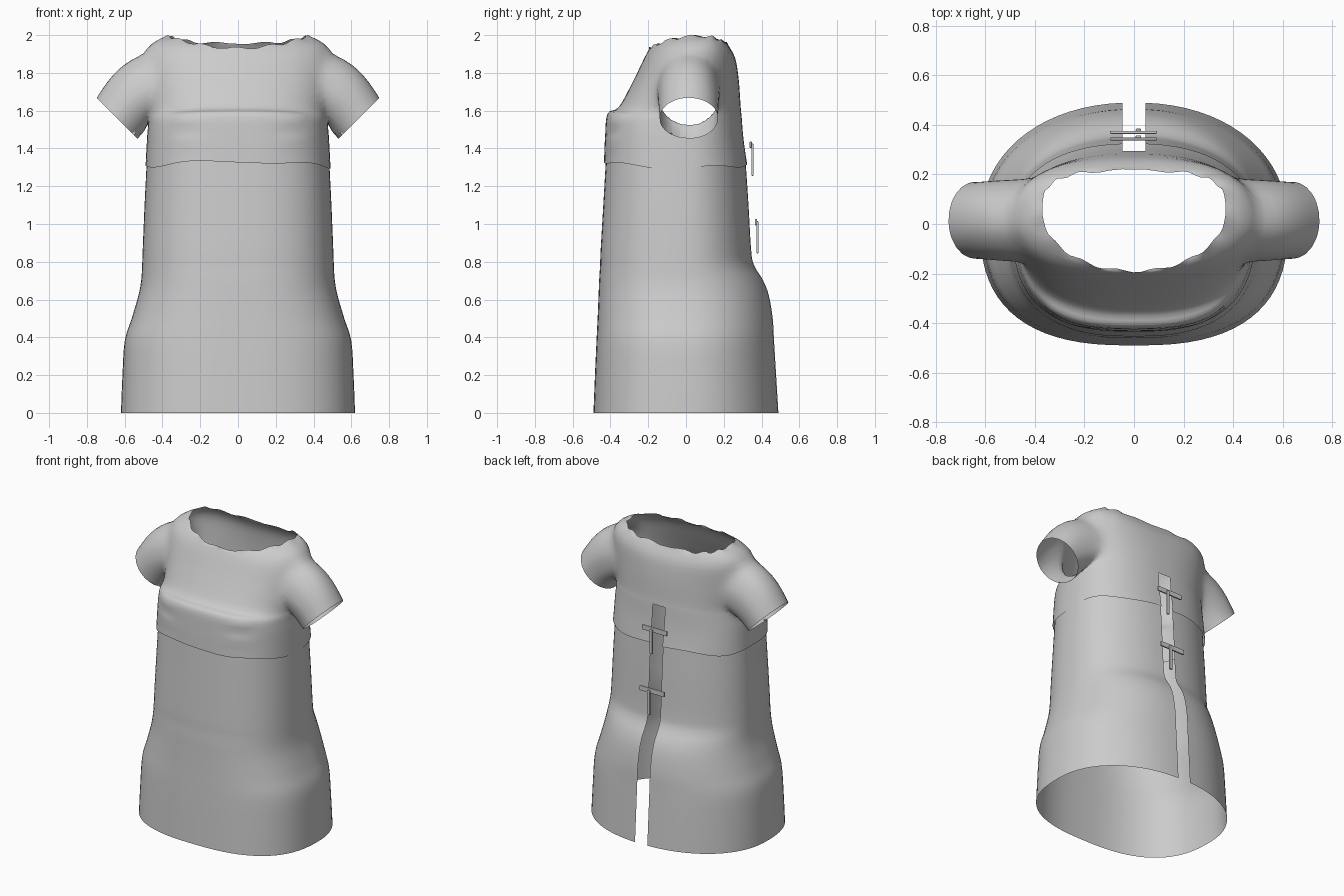
import bpy, bmesh, math
from mathutils import Vector

if "Cube" in bpy.data.objects:
    bpy.data.objects.remove(bpy.data.objects["Cube"])

COLS = 73      # columns around the garment, starting and ending at the back slit
SLIT = 0.047   # half width of the slit


def spline_rows(keys, sub):
    """Catmull-Rom interpolation of key rows."""
    out = []
    for i in range(len(keys) - 1):
        p = [keys[max(0, min(len(keys) - 1, i + k))] for k in (-1, 0, 1, 2)]
        for s in range(sub):
            t = s / sub
            out.append([0.5 * (2 * b + (c - a) * t + (2 * a - 5 * b + 4 * c - d) * t * t
                               + (3 * b - a - 3 * c + d) * t ** 3) for a, b, c, d in zip(*p)])
    return out + [list(keys[-1])]


def section(row):
    """One ring: half width, centre y, front y, back y, side/front/back z, front/back roundness."""
    hw, cy, yf, yb, zs, zf, zb, nf, nb = row
    d = math.asin((SLIT / hw) ** (nb / 2))
    pts = []
    for j in range(COLS):
        a = math.pi / 2 + d + (2 * math.pi - 2 * d) * j / (COLS - 1)
        c, s = math.cos(a), math.sin(a)
        n = nb if s > 0 else nf
        ry, zt = (yb - cy, zb) if s > 0 else (cy - yf, zf)
        x = math.copysign(abs(c) ** (2 / n), c) * hw
        y = cy + math.copysign(abs(s) ** (2 / n), s) * ry
        pts.append(Vector((x, y, zs + (zt - zs) * s * s)))
    return pts


def loft(rows, slit_top):
    bm = bmesh.new()
    grid = [[bm.verts.new(p) for p in section(r)] for r in rows]
    for lo, hi in zip(grid, grid[1:]):
        for j in range(COLS):
            k = (j + 1) % COLS
            if k == 0 and lo[0].co.z < slit_top:
                continue
            bm.faces.new((lo[j], lo[k], hi[k], hi[j]))
    return bm, grid


def finish(bm, name):
    bmesh.ops.recalc_face_normals(bm, faces=bm.faces)
    me = bpy.data.meshes.new(name)
    bm.to_mesh(me)
    bm.free()
    me.shade_smooth()
    ob = bpy.data.objects.new(name, me)
    bpy.context.collection.objects.link(ob)
    return ob


# Skirt, open all the way down the back: z, half width, front y, back y
skirt_keys = [(0, .62, -.49, .49), (.2, .612, -.482, .478), (.38, .60, -.474, .467),
              (.5, .563, -.468, .46), (.62, .528, -.463, .44), (.7, .513, -.46, .41),
              (.78, .508, -.455, .362), (.86, .505, -.452, .346), (1.1, .495, -.438, .332),
              (1.34, .483, -.424, .316)]
skirt_rows = [(hw, 0, yf, yb, z, z, z, 2.6, 2.15) for z, hw, yf, yb in spline_rows(skirt_keys, 4)]
bm, grid = loft(skirt_rows, 9)
finish(bm, "skirt")

# Bodice with chest band, shoulders and neckline
bodice_keys = [(.49, 0, -.434, .325, 1.30, 1.33, 1.31, 2.7, 2.3),
               (.482, 0, -.428, .305, 1.45, 1.47, 1.45, 2.7, 2.3),
               (.475, 0, -.415, .295, 1.55, 1.585, 1.57, 2.7, 2.3),
               (.475, 0, -.355, .29, 1.60, 1.62, 1.62, 2.5, 2.3),
               (.495, .01, -.278, .28, 1.76, 1.76, 1.76, 2.3, 2.3),
               (.485, .02, -.22, .26, 1.93, 1.88, 1.88, 2.1, 2.6),
               (.37, .05, -.19, .215, 2.0, 1.935, 1.96, 2.0, 3.2)]
bm, grid = loft(spline_rows(bodice_keys, 4), 1.56)
for j in range(COLS):   # uneven hem and neckline
    grid[0][j].co.z += .008 * math.sin(j * .45)
    grid[-1][j].co.z += .007 * math.sin(j * 1.1) - .004
    grid[-1][j].co.y += .006 * math.cos(j * 1.3)
for v in bm.verts:      # puckered gathers on the chest
    if v.co.y < -.25:
        r2 = (abs(v.co.x) - .28) ** 2 + (v.co.z - 1.47) ** 2
        v.co.y += .008 * math.sin(v.co.z * 60) * math.exp(-r2 / .005)

# Armholes cut in the sides, then sleeves grown from their rims
AY, AZ, RY, RZ = .015, 1.715, .17, .185
hole = [f for f in bm.faces
        if abs((c := f.calc_center_median()).x) > .3
        and ((c.y - AY) / RY) ** 2 + ((c.z - AZ) / RZ) ** 2 < 1]
before = {e for e in bm.edges if e.is_boundary}
bmesh.ops.delete(bm, geom=hole, context='FACES')
rim = [e for e in bm.edges if e.is_boundary and e not in before]
rim_verts = {v for e in rim for v in e.verts}
theta, side, start = {}, {}, {}
for v in rim_verts:
    t = math.atan2((v.co.z - AZ) / RZ, (v.co.y - AY) / RY)
    v.co.y, v.co.z = AY + RY * math.cos(t), AZ + RZ * math.sin(t)
    theta[v], side[v], start[v] = t, math.copysign(1, v.co.x), v.co.copy()
prev = {v: v for v in rim_verts}
STEPS = 8
for i in range(1, STEPS + 1):
    u = i / STEPS
    ring = {}
    for v in rim_verts:
        c, s = math.cos(theta[v]), math.sin(theta[v])
        mid = Vector((side[v] * (.565 + .08 * s), AY + .163 * c, 1.68 + .18 * s))
        cuff = Vector((side[v] * (.64 + .108 * s), AY + .155 * c, 1.56 + .108 * s))
        ring[v] = bm.verts.new(start[v] * (1 - u) ** 2 + mid * (2 * u * (1 - u)) + cuff * u * u)
    for e in rim:
        a, b = e.verts
        bm.faces.new((prev[a], prev[b], ring[b], ring[a]))
    prev = ring
soft = [v for v in bm.verts if abs(v.co.x) > .34 and v.co.z > 1.5 and not v.is_boundary]
for _ in range(3):
    bmesh.ops.smooth_vert(bm, verts=soft, factor=.5, use_axis_x=True, use_axis_y=True, use_axis_z=True)
finish(bm, "bodice_with_sleeves")


# Back fasteners: a cross bar with a hanging peg
def rod(name, loc, size):
    bpy.ops.mesh.primitive_cube_add(size=1, location=loc)
    ob = bpy.context.object
    ob.name, ob.scale = name, size
    bpy.ops.object.transform_apply(location=False, rotation=False, scale=True)
    m = ob.modifiers.new("round", 'BEVEL')
    m.width, m.segments = .004, 2


for label, y, z in (("upper", .343, 1.42), ("lower", .37, 1.01)):
    rod(label + "_fastener_bar", (-.002, y, z), (.19, .012, .034))
    rod(label + "_fastener_peg", (.018, y + .009, z - .08), (.022, .012, .17))
